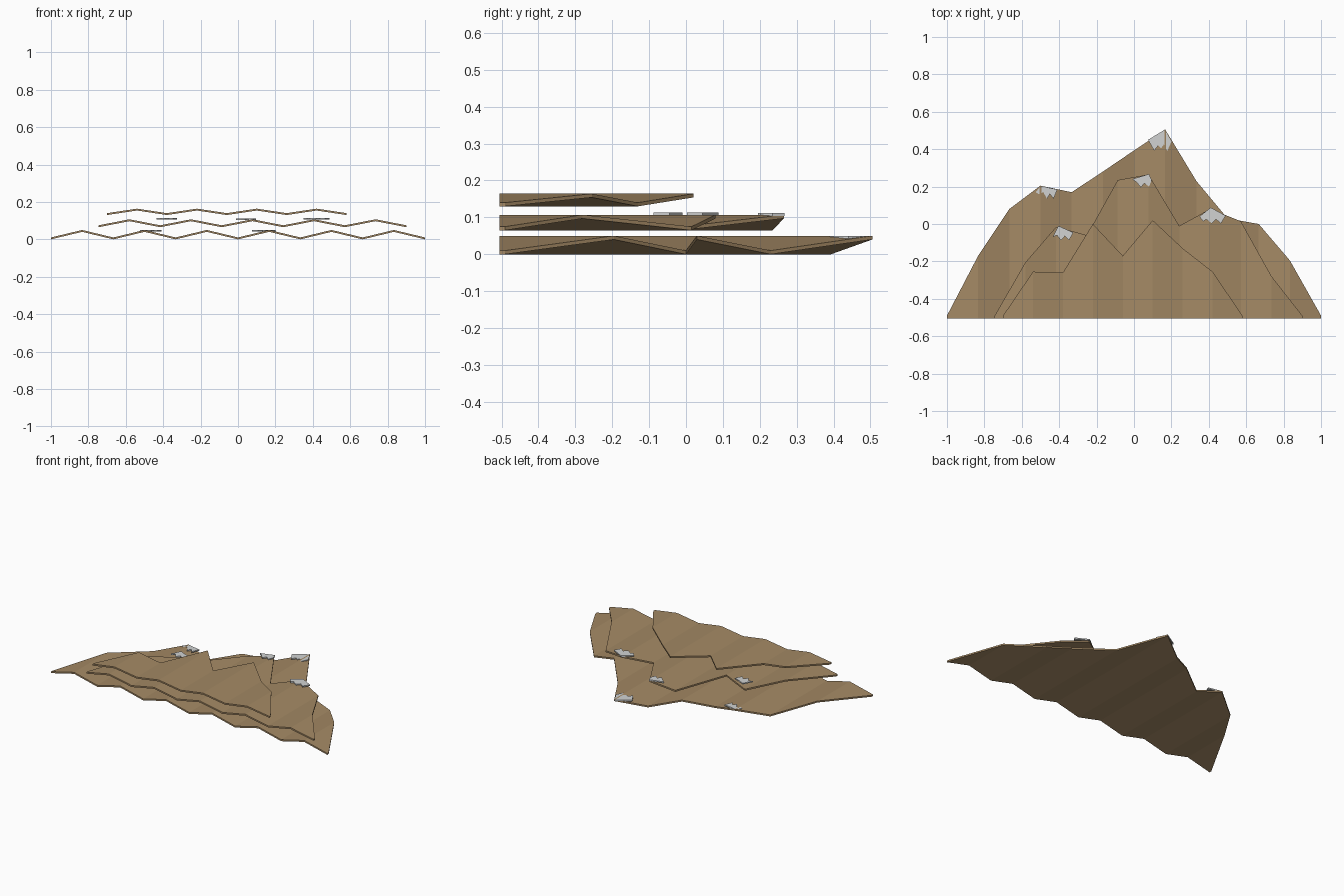
import bpy, bmesh

cube = bpy.data.objects.get("Cube")
if cube:
    bpy.data.objects.remove(cube, do_unlink=True)

FRONT = -0.505
THICKNESS = 0.01


def make_material(name, rgb):
    material = bpy.data.materials.new(name)
    material.use_nodes = True
    colour = (*rgb, 1.0)
    material.diffuse_color = colour
    material.node_tree.nodes["Principled BSDF"].inputs["Base Color"].default_value = colour
    return material


def finish(bm, name, material):
    bmesh.ops.recalc_face_normals(bm, faces=bm.faces)
    mesh = bpy.data.meshes.new(name)
    bm.to_mesh(mesh)
    bm.free()
    mesh.materials.append(material)
    obj = bpy.data.objects.new(name, mesh)
    bpy.context.collection.objects.link(obj)
    return obj


def thicken(bm, depth):
    """Extrude every face straight up to make a closed slab."""
    result = bmesh.ops.extrude_face_region(bm, geom=bm.faces[:], use_keep_orig=True)
    moved = [v for v in result["geom"] if isinstance(v, bmesh.types.BMVert)]
    bmesh.ops.translate(bm, verts=moved, vec=(0, 0, depth))


def folded_sheet(name, left, right, base, fold, outline, material):
    """Pleated sheet, its back edge cut to a mountain outline at each fold."""
    bm = bmesh.new()
    step = (right - left) / (len(outline) - 1)
    rows = []
    for i, back in enumerate(outline):
        x = left + i * step
        z = base + fold * (i % 2)
        rows.append((bm.verts.new((x, FRONT, z)), bm.verts.new((x, back, z))))
    for (a, b), (c, d) in zip(rows, rows[1:]):
        bm.faces.new((a, c, d, b))
    thicken(bm, THICKNESS)
    return finish(bm, name, material)


def snow_cap(name, z, outline, material):
    """Thin flat plate with a ragged lower edge."""
    bm = bmesh.new()
    bm.faces.new([bm.verts.new((x, y, z)) for x, y in outline])
    thicken(bm, 0.008)
    return finish(bm, name, material)


brown = make_material("mountain brown", (0.37, 0.25, 0.128))
snow = make_material("snow grey", (0.64, 0.65, 0.65))

# Three pleated mountain layers
folded_sheet("lower_mountain_sheet", -1.0, 1.0, 0.0, 0.04,
             (-0.49, -0.17, 0.08, 0.205, 0.17, 0.28, 0.393, 0.505,
              0.23, 0.03, 0.0, -0.195, -0.49), brown)
folded_sheet("middle_mountain_sheet", -0.745, 0.9, 0.065, 0.032,
             (-0.49, -0.205, -0.015, -0.06, 0.235, 0.265, -0.01,
              0.08, 0.015, -0.28, -0.49), brown)
folded_sheet("upper_mountain_sheet", -0.7, 0.58, 0.13, 0.024,
             (-0.49, -0.255, -0.26, 0.0, -0.17, 0.02, -0.13,
              -0.255, -0.49), brown)

# Snow plates on the peaks of the lower layer
snow_cap("lower_left_snow", 0.041,
         ((-0.525, 0.17), (-0.5, 0.203), (-0.41, 0.185), (-0.43, 0.135),
          (-0.45, 0.16), (-0.465, 0.135), (-0.485, 0.17), (-0.51, 0.16)), snow)
snow_cap("summit_snow", 0.041,
         ((0.075, 0.45), (0.165, 0.505), (0.2, 0.44), (0.178, 0.39),
          (0.16, 0.425), (0.145, 0.405), (0.13, 0.42), (0.108, 0.392)), snow)

# Snow plates on the peaks of the middle layer
snow_cap("middle_left_snow", 0.105,
         ((-0.435, -0.07), (-0.405, -0.01), (-0.325, -0.045), (-0.347, -0.088),
          (-0.37, -0.065), (-0.39, -0.088), (-0.412, -0.06)), snow)
snow_cap("middle_centre_snow", 0.104,
         ((-0.01, 0.24), (0.08, 0.267), (0.095, 0.235), (0.08, 0.2),
          (0.055, 0.218), (0.037, 0.195), (0.015, 0.222)), snow)
snow_cap("middle_right_snow", 0.105,
         ((0.35, 0.04), (0.41, 0.088), (0.49, 0.045), (0.465, 0.003),
          (0.438, 0.025), (0.417, 0.003), (0.385, 0.025), (0.37, 0.013)), snow)
